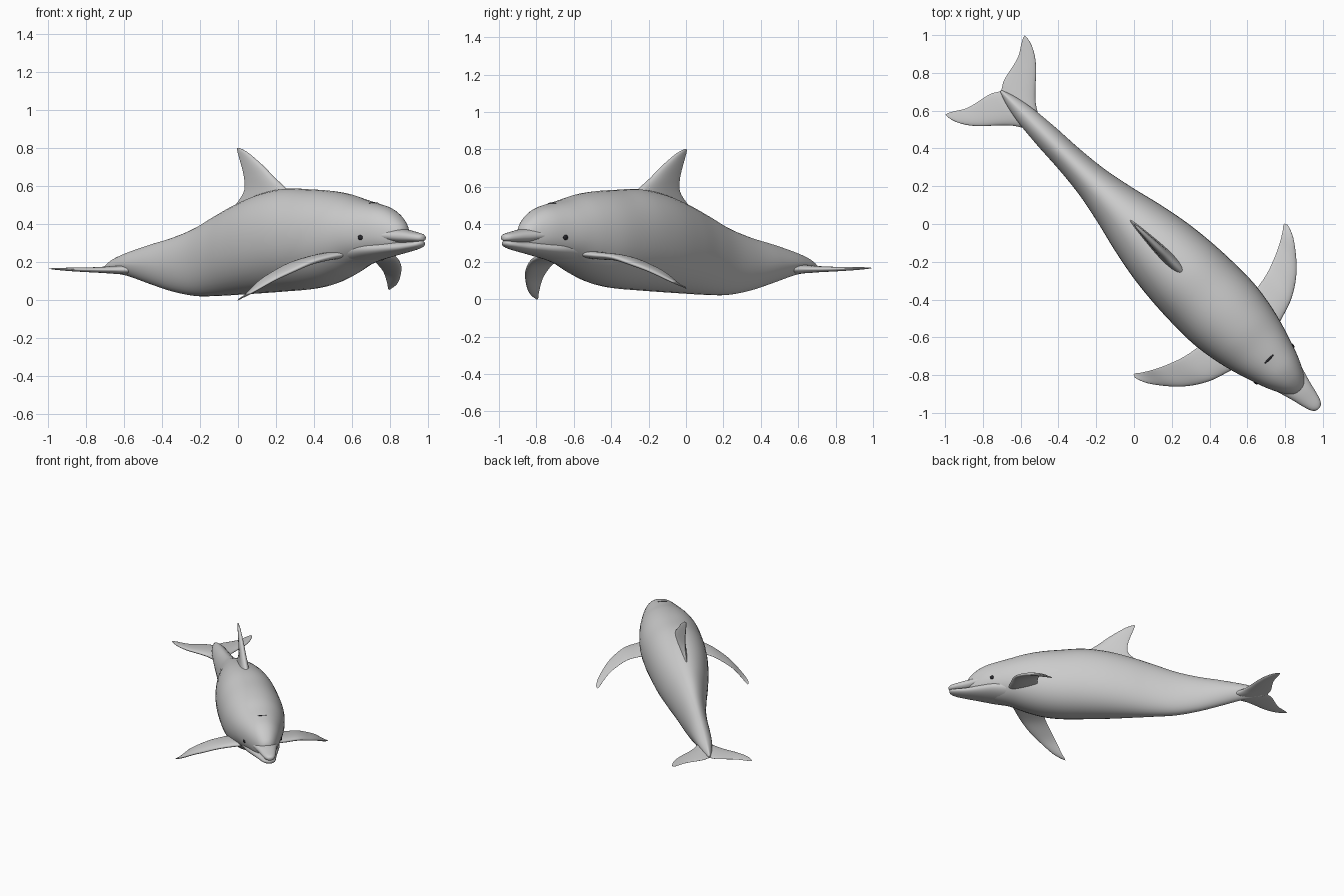
import bpy
import math
from mathutils import Vector


def place(u, v, z):
    """u runs along the diagonal body axis (snout +), v to the animal's left."""
    return Vector((u + v, v - u, z))


def smooth_path(stations, steps):
    """Catmull-Rom resampling of a list of number tuples."""
    out = []
    n = len(stations)
    for i in range(n - 1):
        p = [stations[max(0, min(n - 1, i + k))] for k in (-1, 0, 1, 2)]
        for j in range(steps):
            t = j / steps
            out.append([0.5 * (2 * b + (c - a) * t + (2 * a - 5 * b + 4 * c - d) * t * t
                               + (3 * b - a - 3 * c + d) * t ** 3)
                        for a, b, c, d in zip(*p)])
    out.append(list(stations[-1]))
    return out


def loft(name, stations, ring, steps=6, seg=40):
    """Skin rings of points generated from interpolated stations."""
    verts, faces = [], []
    path = smooth_path(stations, steps)
    for st in path:
        verts += [ring(st, 2 * math.pi * k / seg) for k in range(seg)]
    for i in range(len(path) - 1):
        for k in range(seg):
            a, b = i * seg + k, i * seg + (k + 1) % seg
            faces.append((a, b, b + seg, a + seg))
    faces.append(tuple(range(seg))[::-1])
    faces.append(tuple(range(len(verts) - seg, len(verts))))
    me = bpy.data.meshes.new(name)
    me.from_pydata(verts, [], faces)
    ob = bpy.data.objects.new(name, me)
    bpy.context.collection.objects.link(ob)
    bpy.ops.object.select_all(action='DESELECT')
    ob.select_set(True)
    bpy.context.view_layer.objects.active = ob
    bpy.ops.object.mode_set(mode='EDIT')
    bpy.ops.mesh.select_all(action='SELECT')
    bpy.ops.mesh.normals_make_consistent(inside=False)
    bpy.ops.object.mode_set(mode='OBJECT')
    bpy.ops.object.shade_smooth_by_angle(angle=math.radians(50))
    return ob


def spow(x, e):
    return math.copysign(abs(x) ** e, x)


def body_ring(st, a):
    u, w, zb, zt, e = st
    return place(u, w * spow(math.cos(a), e),
                 (zb + zt) / 2 + (zt - zb) / 2 * spow(math.sin(a), e))


def foil(a):
    """Chord fraction and thickness factor of a streamlined section."""
    c = (1 - math.cos(a)) / 2
    return c, math.sin(a) * (1.2 - 0.7 * c)


# Body: u, half width, bottom, top, section exponent
loft("body", [
    (-0.705, 0.004, 0.160, 0.175, 1.0), (-0.68, 0.013, 0.147, 0.20, 1.15),
    (-0.64, 0.025, 0.140, 0.225, 1.2), (-0.57, 0.038, 0.125, 0.255, 1.15),
    (-0.46, 0.048, 0.085, 0.293, 1.1), (-0.34, 0.055, 0.045, 0.33, 1.05),
    (-0.22, 0.068, 0.022, 0.38, 1.0), (-0.10, 0.092, 0.023, 0.45, 1.0),
    (0.02, 0.121, 0.030, 0.513, 0.97), (0.14, 0.144, 0.038, 0.562, 0.95),
    (0.26, 0.157, 0.047, 0.588, 0.95), (0.38, 0.162, 0.058, 0.584, 0.95),
    (0.48, 0.160, 0.082, 0.577, 0.95), (0.57, 0.147, 0.125, 0.56, 0.95),
    (0.65, 0.128, 0.175, 0.533, 0.95), (0.72, 0.106, 0.205, 0.512, 0.93),
    (0.78, 0.085, 0.230, 0.49, 0.92), (0.825, 0.064, 0.248, 0.458, 0.9),
    (0.858, 0.044, 0.268, 0.42, 0.9), (0.875, 0.026, 0.300, 0.39, 0.95),
    (0.881, 0.008, 0.330, 0.36, 1.0)], body_ring)

# Beak: upper and lower jaw meet in the mouth crease
loft("upper_jaw", [
    (0.68, 0.09, 0.315, 0.39, 1.0), (0.76, 0.085, 0.31, 0.385, 1.0),
    (0.83, 0.063, 0.303, 0.38, 0.95), (0.885, 0.047, 0.302, 0.372, 0.9),
    (0.93, 0.036, 0.305, 0.36, 0.9), (0.96, 0.026, 0.308, 0.351, 0.9),
    (0.974, 0.015, 0.314, 0.343, 0.95), (0.978, 0.004, 0.322, 0.334, 1.0)], body_ring)
loft("lower_jaw", [
    (0.66, 0.10, 0.19, 0.335, 1.0), (0.74, 0.09, 0.213, 0.325, 1.0),
    (0.82, 0.066, 0.236, 0.313, 0.95), (0.885, 0.047, 0.253, 0.307, 0.9),
    (0.93, 0.036, 0.266, 0.309, 0.9), (0.957, 0.026, 0.277, 0.312, 0.9),
    (0.97, 0.014, 0.288, 0.312, 0.95), (0.974, 0.004, 0.296, 0.308, 1.0)], body_ring)


# Dorsal fin: height, leading u, trailing u, half thickness
def dorsal_ring(st, a):
    z, lead, trail, th = st
    c, s = foil(a)
    return place(lead + (trail - lead) * c, th * s, z)


loft("dorsal_fin", [
    (0.48, 0.31, -0.03, 0.030), (0.55, 0.28, 0.020, 0.026), (0.595, 0.245, 0.035, 0.021),
    (0.65, 0.187, 0.031, 0.017), (0.70, 0.140, 0.020, 0.014), (0.75, 0.085, 0.006, 0.010),
    (0.78, 0.048, -0.002, 0.007), (0.796, 0.020, -0.005, 0.004),
    (0.803, 0.004, -0.003, 0.001)], dorsal_ring, seg=28)


# Tail flukes: v, leading u, trailing u, half thickness, z
def fluke_ring(st, a):
    v, lead, trail, th, z = st
    c, s = foil(a)
    return place(lead + (trail - lead) * c, v, z + th * s)


half = [(0.03, -0.535, -0.722, 0.024, 0.16), (0.06, -0.58, -0.731, 0.019, 0.16),
        (0.10, -0.622, -0.739, 0.015, 0.16), (0.14, -0.658, -0.751, 0.012, 0.161),
        (0.175, -0.697, -0.773, 0.009, 0.163), (0.197, -0.733, -0.785, 0.006, 0.165),
        (0.207, -0.760, -0.788, 0.003, 0.166), (0.210, -0.775, -0.787, 0.001, 0.166)]
mirrored = [(-h[0],) + h[1:] for h in reversed(half)]
loft("tail_flukes", mirrored + [(0, -0.51, -0.706, 0.027, 0.16)] + half, fluke_ring, seg=28)


# Flippers: lead (u, v), trail (u, v), half thickness, z; each side has its own droop
def flipper(name, side, heights):
    plan = [(0.655, 0.09, 0.50, 0.09, 0.022), (0.640, 0.145, 0.495, 0.160, 0.021),
            (0.616, 0.215, 0.482, 0.225, 0.018), (0.578, 0.278, 0.460, 0.285, 0.015),
            (0.530, 0.330, 0.438, 0.332, 0.012), (0.466, 0.380, 0.414, 0.372, 0.008),
            (0.425, 0.400, 0.400, 0.390, 0.004), (0.408, 0.404, 0.397, 0.399, 0.001)]

    def ring(st, a):
        u0, v0, u1, v1, th, z = st
        c, s = foil(a)
        # thickness leans outward as the flipper droops
        return place(u0 + (u1 - u0) * c, side * (v0 + (v1 - v0) * c + 0.35 * th * s),
                     z + th * s + 0.012 * (0.5 - c))

    loft(name, [p + (h,) for p, h in zip(plan, heights)], ring, seg=28)


flipper("left_flipper", 1, (0.235, 0.228, 0.218, 0.184, 0.146, 0.093, 0.068, 0.06))
flipper("right_flipper", -1, (0.235, 0.222, 0.196, 0.152, 0.105, 0.042, 0.012, 0.002))

# Eyes and blowhole
dark = bpy.data.materials.new("dark")
dark.diffuse_color = (0.02, 0.02, 0.025, 1)


def dark_blob(name, loc, size):
    bpy.ops.mesh.primitive_uv_sphere_add(segments=20, ring_count=12, radius=1, location=loc)
    ob = bpy.context.object
    ob.name = name
    ob.scale = size
    ob.rotation_euler.z = -math.pi / 4
    ob.data.materials.append(dark)
    bpy.ops.object.shade_smooth()


for side, label in ((1, "left_eye"), (-1, "right_eye")):
    dark_blob(label, place(0.74, side * 0.096, 0.33), (0.016, 0.010, 0.014))
dark_blob("blowhole", place(0.715, 0, 0.511), (0.006, 0.035, 0.005))
